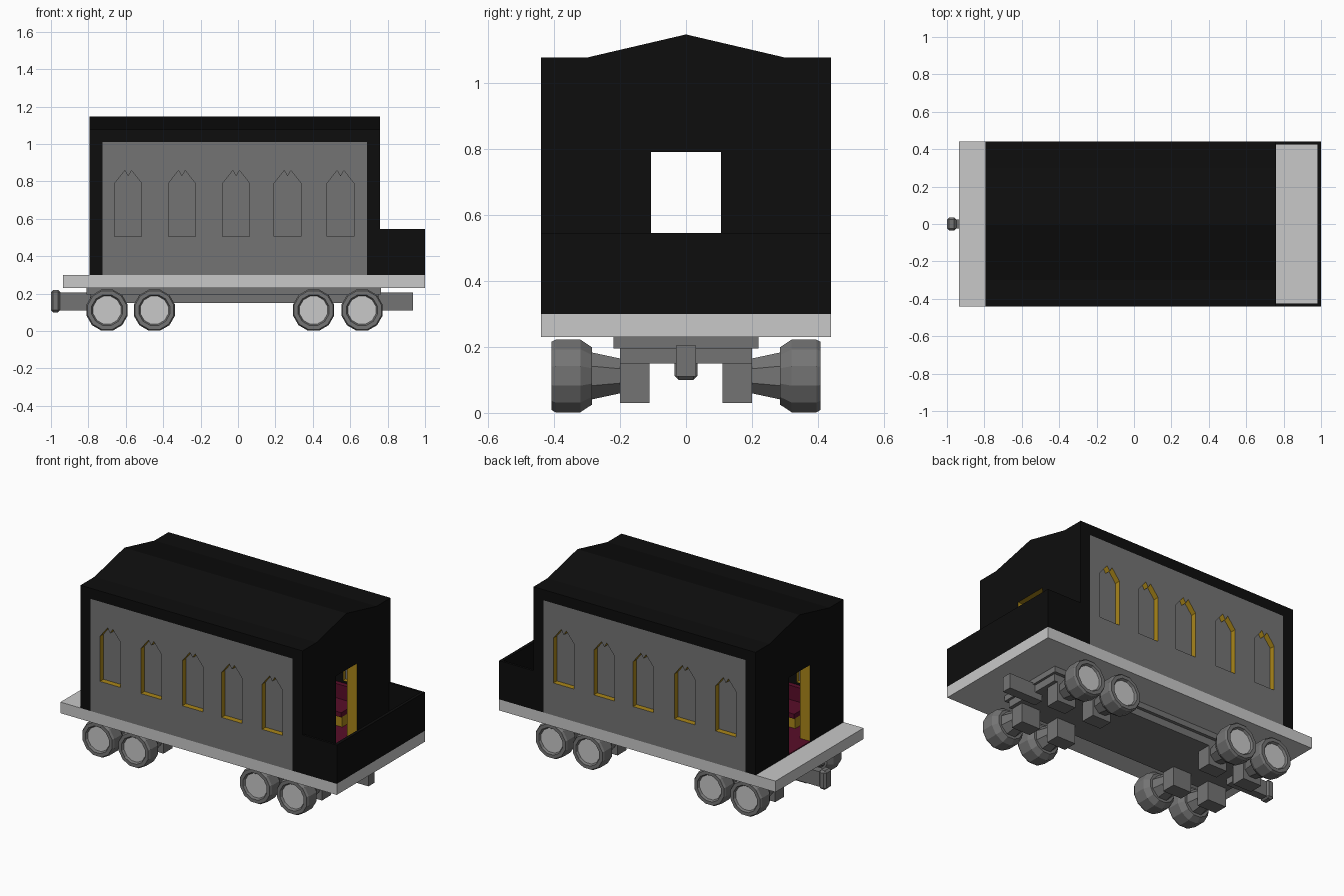
import bpy, bmesh, math
from mathutils import Matrix, Vector

old = bpy.data.objects.get("Cube")
if old:
    bpy.data.objects.remove(old, do_unlink=True)


def material(name, r, g, b):
    m = bpy.data.materials.new(name)
    m.use_nodes = True
    m.diffuse_color = (r, g, b, 1)
    bsdf = next(n for n in m.node_tree.nodes if n.type == 'BSDF_PRINCIPLED')
    bsdf.inputs["Base Color"].default_value = (r, g, b, 1)
    bsdf.inputs["Roughness"].default_value = 0.8
    return m


BLACK = material("black paint", 0.004, 0.004, 0.004)
GREY = material("mid grey", 0.175, 0.175, 0.175)
LIGHT = material("light grey", 0.58, 0.58, 0.58)
GOLD = material("gold trim", 0.40, 0.24, 0.01)
MAROON = material("maroon", 0.10, 0.004, 0.022)


def finish(name, bm, mats):
    bmesh.ops.recalc_face_normals(bm, faces=bm.faces)
    me = bpy.data.meshes.new(name)
    bm.to_mesh(me)
    bm.free()
    for m in mats:
        me.materials.append(m)
    ob = bpy.data.objects.new(name, me)
    bpy.context.collection.objects.link(ob)
    return ob


def box(name, x, y, z, mat, bevel=0):
    """Box from (min, max) ranges."""
    bm = bmesh.new()
    size = [r[1] - r[0] for r in (x, y, z)]
    mid = [(r[0] + r[1]) / 2 for r in (x, y, z)]
    bmesh.ops.create_cube(bm, size=1, matrix=Matrix.Translation(mid) @ Matrix.Diagonal((*size, 1)))
    ob = finish(name, bm, [mat])
    if bevel:
        mod = ob.modifiers.new("Bevel", 'BEVEL')
        mod.width, mod.segments = bevel, 1
    return ob


def slab(name, loops, lo, hi, axis, mats, rule=None):
    """Flat outline with holes, extruded from lo to hi along x or y."""
    cu = bpy.data.curves.new(name, 'CURVE')
    cu.dimensions, cu.fill_mode, cu.extrude = '2D', 'BOTH', (hi - lo) / 2
    for pts in loops:
        sp = cu.splines.new('POLY')
        sp.points.add(len(pts) - 1)
        for p, (u, v) in zip(sp.points, pts):
            p.co = (u, v, 0, 1)
        sp.use_cyclic_u = True
    tmp = bpy.data.objects.new("outline", cu)
    bpy.context.collection.objects.link(tmp)
    dg = bpy.context.evaluated_depsgraph_get()
    dg.update()
    me = bpy.data.meshes.new_from_object(tmp.evaluated_get(dg))
    bm = bmesh.new()
    bm.from_mesh(me)
    bpy.data.objects.remove(tmp, do_unlink=True)
    bpy.data.meshes.remove(me)
    bmesh.ops.remove_doubles(bm, verts=bm.verts, dist=0.0005)
    mid = (lo + hi) / 2
    for v in bm.verts:
        u, w, d = v.co
        v.co = (mid + d, u, w) if axis == 'x' else (u, mid + d, w)
    bmesh.ops.recalc_face_normals(bm, faces=bm.faces)
    for f in bm.faces:
        f.smooth = False
        f.material_index = rule(f) if rule else 0
    return finish(name, bm, mats)


def lathe(name, profile, x, z, side, mats, sides=12, last_mat=0):
    """Turn (radius, y) points around an axle; the last band can differ in colour."""
    bm = bmesh.new()
    rings = []
    for r, y in profile:
        rings.append([bm.verts.new((x + r * math.cos(a), side * y, z + r * math.sin(a)))
                      for a in [math.tau * (i + 0.5) / sides for i in range(sides)]])
    for a, b in zip(rings, rings[1:]):
        for i in range(sides):
            j = (i + 1) % sides
            bm.faces.new((a[i], a[j], b[j], b[i]))
    bm.faces.new(rings[0])
    bm.faces.new(rings[-1]).material_index = last_mat
    return finish(name, bm, mats)


# Deck and open porch
W, BACK, FRONT, T = 0.44, -0.795, 0.76, 0.07
IN_B, IN_F, EAVE = BACK + T, FRONT - T, 1.01
box("deck", (-0.935, 1.0), (-W, W), (0.23, 0.30), LIGHT)
box("porch_end_rail", (0.98, 1.0), (-W, W), (0.30, 0.545), BLACK)
for s, side in ((1, "left"), (-1, "right")):
    box(side + "_porch_rail", (FRONT, 0.98), sorted((s * 0.425, s * W)), (0.30, 0.545), BLACK)

# End walls with doorways
D, DOOR_TOP = 0.106, 0.79
end_outline = [(-W, 0.30), (-D, 0.30), (-D, DOOR_TOP), (D, DOOR_TOP),
               (D, 0.30), (W, 0.30), (W, EAVE), (-W, EAVE)]


def door_reveal(f):
    c = f.calc_center_median()
    return int(abs(f.normal.x) < 0.5 and abs(c.y) < 0.2 and 0.31 < c.z < 0.9)


for name, lo in (("back_end_wall", BACK), ("front_end_wall", IN_F)):
    slab(name, [end_outline], lo, lo + T, 'x', [BLACK, GOLD], door_reveal)

# Roof with a shallow ridge
roof = [(-W, EAVE), (W, EAVE), (W, 1.077), (0.30, 1.077), (0, 1.147), (-0.30, 1.077), (-W, 1.077)]
slab("roof", [roof], BACK, FRONT, 'x', [BLACK])

# Side walls with pointed windows
WINDOWS = (-0.587, -0.30, -0.01, 0.265, 0.548)
half = [(0.072, 0.505), (0.072, 0.79), (0.018, 0.858)]
shape = half + [(0, 0.828)] + [(-u, v) for u, v in reversed(half)]
wall_outline = [(IN_B, 0.30), (IN_F, 0.30), (IN_F, EAVE), (IN_B, EAVE)]
holes = [[(c + u, v) for u, v in shape] for c in WINDOWS]


def wall_rule(f):
    c = f.calc_center_median()
    if abs(f.normal.y) > 0.5:
        return 0 if f.normal.y * c.y > 0 else 2
    return int(0.4 < c.z < 0.95 and IN_B + 0.01 < c.x < IN_F - 0.01)


for s, side in ((1, "left"), (-1, "right")):
    lo, hi = sorted((s * (W - T), s * W))
    slab(side + "_wall", [wall_outline] + holes, lo, hi, 'y', [GREY, GOLD, BLACK], wall_rule)
    for i, c in enumerate(WINDOWS):
        box(f"{side}_window_pane_{i + 1}", (c - 0.08, c + 0.08),
            sorted((s * 0.395, s * 0.405)), (0.495, 0.87), GREY)
    # Interior benches
    box(side + "_bench_base", (IN_B + 0.1, IN_F - 0.1), sorted((s * 0.2, s * 0.37)), (0.30, 0.37), GOLD)
    box(side + "_bench_cushion", (IN_B + 0.1, IN_F - 0.1), sorted((s * 0.19, s * 0.37)), (0.37, 0.40), MAROON)
    box(side + "_bench_back", (IN_B + 0.1, IN_F - 0.1), sorted((s * 0.34, s * 0.37)), (0.40, 0.49), MAROON)

box("carpet", (BACK, FRONT), (-D, D), (0.30, 0.306), MAROON)
box("cabin_floor", (IN_B, IN_F), (-W + T, W - T), (0.30, 0.305), MAROON)

# Underframe and couplers
box("underframe_plate", (-0.81, 0.765), (-0.22, 0.22), (0.195, 0.23), GREY)
box("underframe_beam", (-0.79, 0.75), (-0.20, 0.20), (0.15, 0.20), GREY)
box("back_coupler_bar", (-0.97, -0.70), (-0.025, 0.025), (0.11, 0.205), GREY)
box("front_coupler_bar", (0.70, 0.935), (-0.03, 0.03), (0.11, 0.205), GREY)
box("back_coupler_knob", (-1.0, -0.95), (-0.035, 0.035), (0.10, 0.22), GREY, 0.012)

# Wheels, axle stubs and axle boxes
tyre = [(0.09, 0.285), (0.114, 0.32), (0.114, 0.395), (0.107, 0.408), (0.085, 0.408), (0.077, 0.395)]
stub = [(0.056, 0.195), (0.078, 0.29)]
for i, x in enumerate((-0.70, -0.447, 0.404, 0.663)):
    for s, side in ((1, "left"), (-1, "right")):
        tag = f"{side}_{i + 1}"
        lathe("wheel_" + tag, tyre, x, 0.112, s, [GREY, LIGHT], 12, 1)
        lathe("axle_stub_" + tag, stub, x, 0.112, s, [GREY], 8)
        box("axle_box_" + tag, (x - 0.065, x + 0.065), sorted((s * 0.11, s * 0.2)), (0.03, 0.23), GREY)
